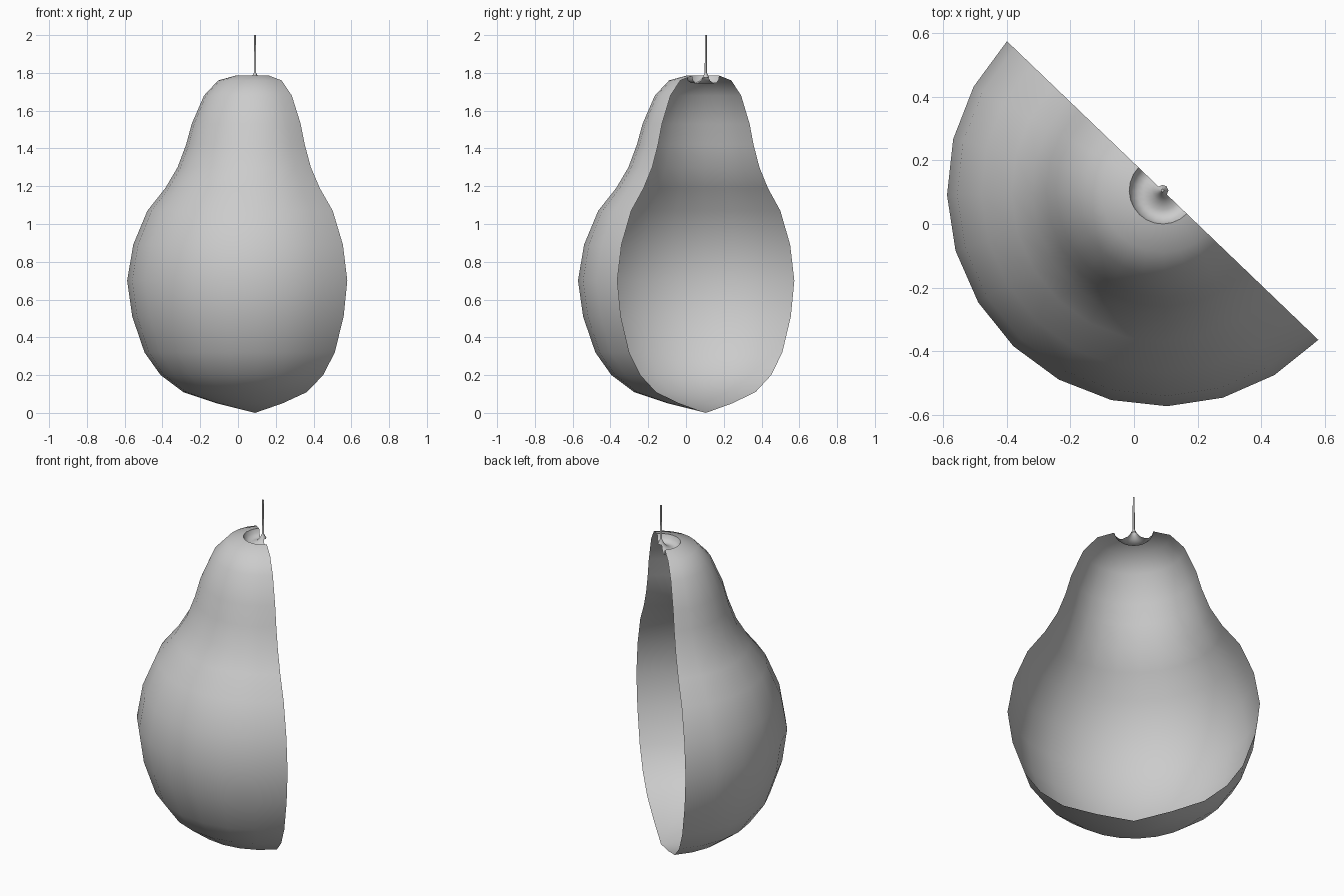
import bpy
import bmesh
from math import cos, sin, pi, radians

if "Cube" in bpy.data.objects:
    bpy.data.objects.remove(bpy.data.objects["Cube"], do_unlink=True)

AXIS = (0.09, 0.105)      # centre line of the fruit
START = radians(136.2)    # direction of the cut edge

grey = bpy.data.materials.new("plain_grey")
grey.use_nodes = True
grey.diffuse_color = (0.6, 0.6, 0.6, 1)
grey.node_tree.nodes["Principled BSDF"].inputs["Base Color"].default_value = (0.6, 0.6, 0.6, 1)


def lathe(name, profile, sweep, steps):
    """Turn a (radius, height) profile, listed bottom to top, about the axis."""
    bm = bmesh.new()
    columns = []
    for i in range(steps + 1):
        a = START + sweep * i / steps
        columns.append([bm.verts.new((AXIS[0] + r * cos(a), AXIS[1] + r * sin(a), z))
                        for r, z in profile])
    for left, right in zip(columns, columns[1:]):
        for k in range(len(profile) - 1):
            bm.faces.new((left[k], right[k], right[k + 1], left[k + 1]))
    # weld the poles and any closing seam
    bmesh.ops.remove_doubles(bm, verts=bm.verts, dist=0.0005)
    mesh = bpy.data.meshes.new(name)
    bm.to_mesh(mesh)
    bm.free()
    mesh.materials.append(grey)
    obj = bpy.data.objects.new(name, mesh)
    bpy.context.collection.objects.link(obj)
    bpy.ops.object.select_all(action='DESELECT')
    obj.select_set(True)
    bpy.context.view_layer.objects.active = obj
    bpy.ops.object.shade_smooth_by_angle(angle=radians(50))
    return obj


# Half shell of the pear, rolling over the top into the stem dimple
body = [(0, 0), (0.20, 0.05), (0.38, 0.11), (0.50, 0.20), (0.585, 0.32),
        (0.65, 0.51), (0.677, 0.70), (0.645, 0.89), (0.57, 1.07), (0.475, 1.19),
        (0.41, 1.30), (0.365, 1.42), (0.335, 1.53), (0.27, 1.68), (0.195, 1.76),
        (0.105, 1.785), (0.098, 1.762), (0.08, 1.746), (0.06, 1.745),
        (0.035, 1.757), (0.018, 1.775), (0.006, 1.80)]
lathe("pear_half_shell", body, pi, 12)

# Thin stem with a slightly flared foot
stem = [(0.018, 1.775), (0.006, 1.80), (0.005, 2.0), (0, 2.0)]
lathe("stem", stem, 2 * pi, 8)
